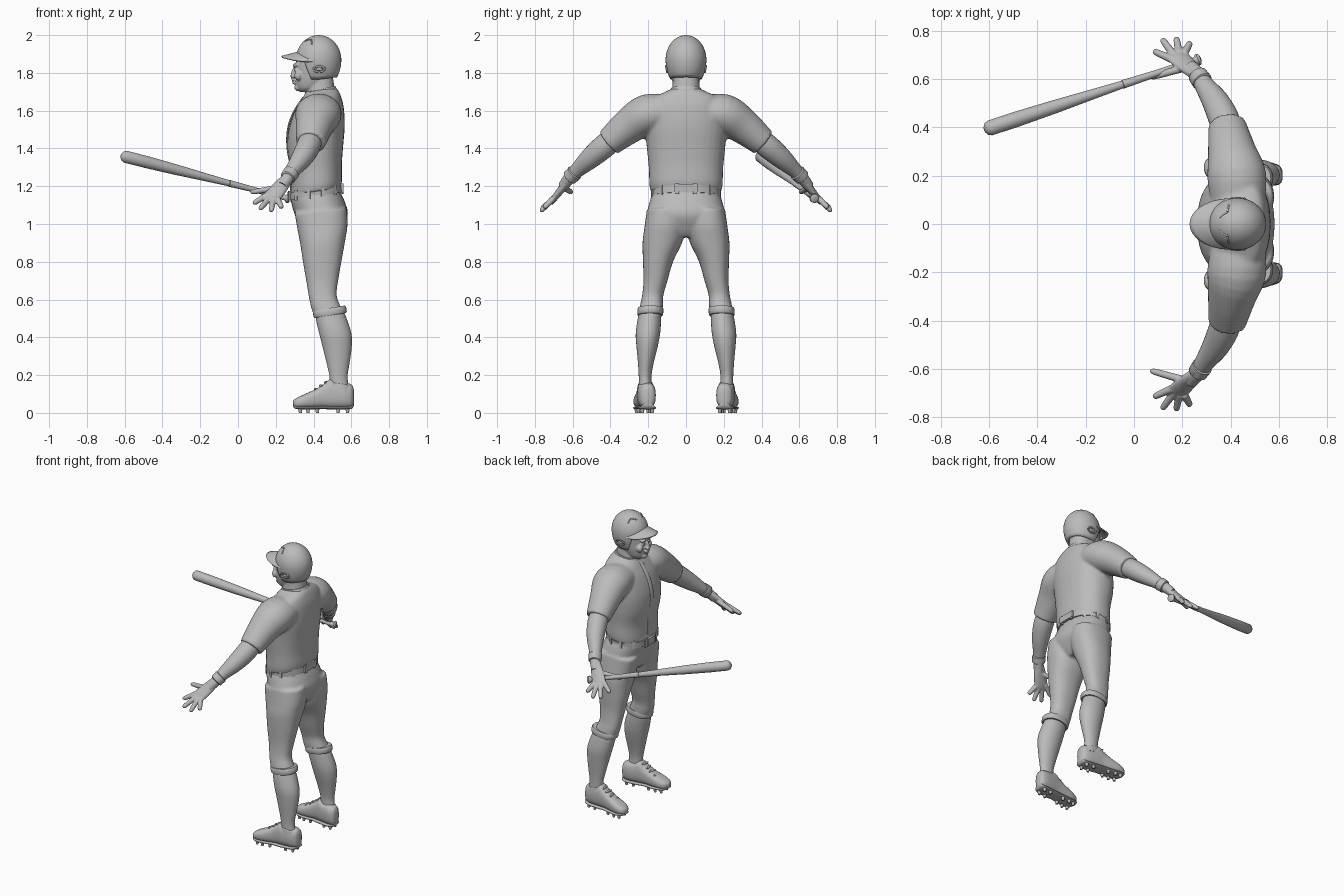
import bpy, bmesh
from math import sin, cos, pi, acos, copysign
from mathutils import Vector, Matrix

if "Cube" in bpy.data.objects:
    bpy.data.objects.remove(bpy.data.objects["Cube"])

GREY = (0.5, 0.5, 0.5, 1)
clay = bpy.data.materials.new("plain grey")
clay.use_nodes = True
clay.diffuse_color = GREY
clay.node_tree.nodes["Principled BSDF"].inputs["Base Color"].default_value = GREY


def blend(rows, steps):
    """Smooth interpolation through the rows of a profile."""
    out = []
    last = len(rows) - 1
    for i in range(last):
        a, b, c, d = (rows[min(max(k, 0), last)] for k in (i - 1, i, i + 1, i + 2))
        for s in range(steps):
            t = s / steps
            out.append([q + t / 2 * (r - p + t * (2*p - 5*q + 4*r - w + t * (3*(q - r) + w - p)))
                        for p, q, r, w in zip(a, b, c, d)])
    return out + [list(rows[-1])]


def ring(centre, a, b, power=2.0, sides=32):
    """Rounded cross-section spanned by the half axes a and b."""
    def soft(v):
        return copysign(abs(v) ** (2 / power), v)
    angles = [2 * pi * k / sides for k in range(sides)]
    return [centre + a * soft(cos(t)) + b * soft(sin(t)) for t in angles]


def skin(bm, rings):
    loops = [[bm.verts.new(p) for p in r] for r in rings]
    for lo, hi in zip(loops, loops[1:]):
        for k in range(len(lo)):
            j = (k + 1) % len(lo)
            bm.faces.new((lo[k], lo[j], hi[j], hi[k]))
    bm.faces.new(loops[0][::-1])
    bm.faces.new(loops[-1])


def tower(bm, rows, tilt=0, power=2.3, steps=4):
    """Upright form; rows are z, x min, x max, y min, y max."""
    rings = []
    for z, x0, x1, y0, y1 in blend(rows, steps):
        centre = Vector(((x0 + x1) / 2, (y0 + y1) / 2, z))
        loop = ring(centre, Vector(((x1 - x0) / 2, 0, 0)), Vector((0, (y1 - y0) / 2, 0)), power)
        for p in loop:
            p.z += tilt * (p.x - 0.42)
        rings.append(loop)
    skin(bm, rings)


def trunk(bm, rows, **options):
    """Upright form centred on y; rows are z, x min, x max, half width."""
    tower(bm, [(z, x0, x1, -w, w) for z, x0, x1, w in rows], **options)


def limb(bm, rows, steps=4, sides=20):
    """Form along a path; rows are x, y, z, thickness, width."""
    rows = blend([r if len(r) > 4 else (*r, r[-1]) for r in rows], steps)
    path = [Vector(r[:3]) for r in rows]
    rings = []
    for k, r in enumerate(rows):
        along = (path[min(k + 1, len(path) - 1)] - path[max(k - 1, 0)]).normalized()
        guide = Vector((1, 0, 0)) if abs(along.x) < 0.9 else Vector((0, 1, 0))
        wide = (guide - along * along.dot(guide)).normalized()
        rings.append(ring(path[k], along.cross(wide) * r[3], wide * r[4], sides=sides))
    skin(bm, rings)


def ball(bm, at, size, turn=0, axis="Y"):
    m = Matrix.Translation(at) @ Matrix.Rotation(turn, 4, axis) @ Matrix.Diagonal((*size, 1))
    bmesh.ops.create_uvsphere(bm, u_segments=16, v_segments=10, radius=1, matrix=m)


def block(bm, at, size, turn=0):
    m = Matrix.Translation(at) @ Matrix.Rotation(turn, 4, "Z") @ Matrix.Diagonal((*size, 1))
    bmesh.ops.create_cube(bm, size=1, matrix=m)


def both_sides(bm):
    copy = bmesh.ops.duplicate(bm, geom=bm.verts[:] + bm.edges[:] + bm.faces[:])
    for v in copy["geom"]:
        if isinstance(v, bmesh.types.BMVert):
            v.co.y = -v.co.y


def finish(name, bm, voxel=0, relax=4, shell=0):
    bmesh.ops.recalc_face_normals(bm, faces=bm.faces)
    mesh = bpy.data.meshes.new(name)
    bm.to_mesh(mesh)
    bm.free()
    mesh.materials.append(clay)
    obj = bpy.data.objects.new(name, mesh)
    bpy.context.collection.objects.link(obj)
    bpy.ops.object.select_all(action="DESELECT")
    obj.select_set(True)
    bpy.context.view_layer.objects.active = obj
    bpy.ops.object.shade_smooth_by_angle(angle=0.8)
    if shell:
        obj.modifiers.new("shell", "SOLIDIFY").thickness = shell
    if voxel:
        fuse = obj.modifiers.new("fuse", "REMESH")
        fuse.mode, fuse.voxel_size, fuse.use_smooth_shade = "VOXEL", voxel, True
        soften = obj.modifiers.new("soften", "SMOOTH")
        soften.factor, soften.iterations = 0.5, relax


# Jersey: sleeves fused with the torso
bm = bmesh.new()
limb(bm, [(.43, .08, 1.59, .09, .11), (.425, .2, 1.58, .108, .122),
          (.405, .3, 1.52, .095, .1), (.385, .41, 1.43, .074, .078)], sides=32)
both_sides(bm)
trunk(bm, [(1.17, .28, .54, .186), (1.21, .28, .55, .194), (1.3, .28, .55, .197), (1.4, .262, .557, .207),
           (1.5, .265, .565, .215), (1.6, .295, .56, .21), (1.66, .33, .545, .18),
           (1.695, .355, .53, .11), (1.71, .37, .51, .08)], tilt=.12)
finish("jersey", bm, voxel=.009)

# Button strip and collar
bm = bmesh.new()
limb(bm, [(.28, 0, 1.17, .017, .005), (.279, 0, 1.3, .017, .005), (.262, 0, 1.4, .017, .005),
          (.264, 0, 1.5, .017, .005), (.294, 0, 1.59, .017, .005), (.345, 0, 1.67, .016, .005)])
trunk(bm, [(1.68, .345, .53, .092), (1.712, .357, .515, .081)], tilt=.2, steps=1)
finish("jersey_trim", bm)

# Trousers: legs fused with the hips
bm = bmesh.new()
tower(bm, [(1.07, .3, .575, .01, .208), (.98, .315, .58, .008, .22), (.9, .33, .568, .02, .23),
           (.8, .345, .55, .068, .228), (.7, .362, .532, .097, .225), (.62, .375, .522, .12, .232),
           (.57, .385, .535, .122, .242), (.52, .4, .56, .125, .25)], tilt=.1)
both_sides(bm)
trunk(bm, [(.93, .37, .52, .07), (.97, .33, .55, .17), (1.05, .3, .582, .203),
           (1.12, .28, .565, .192), (1.165, .277, .545, .178), (1.2, .28, .54, .176)])
finish("trousers", bm, voxel=.009)

# Elastic cuffs below the knees
bm = bmesh.new()
tower(bm, [(.505, .406, .572, .124, .255), (.512, .4, .576, .121, .258),
           (.538, .396, .572, .119, .257), (.545, .4, .566, .122, .253)], tilt=.16, steps=1)
both_sides(bm)
finish("trouser_cuffs", bm)

# Belt with loops and buckle
bm = bmesh.new()
trunk(bm, [(1.148, .272, .553, .181), (1.187, .272, .55, .183)], tilt=.15, steps=1)
for k in range(12):
    t = pi * (k + .5) / 6
    x = .412 + .142 * cos(t)
    block(bm, (x, .183 * sin(t), 1.168 + .15 * (x - .42)), (.014, .018, .056), t)
block(bm, (.553, 0, 1.19), (.012, .12, .042))
block(bm, (.27, 0, 1.146), (.014, .065, .045))
finish("belt", bm)

# Bare arms and wristbands
bm = bmesh.new()
limb(bm, [(.388, .38, 1.455, .06), (.37, .44, 1.405, .063), (.335, .51, 1.345, .055),
          (.29, .575, 1.285, .04), (.265, .615, 1.245, .033), (.235, .65, 1.2, .028)], sides=28)
both_sides(bm)
finish("arms", bm)
bm = bmesh.new()
limb(bm, [(.284, .587, 1.274, .037), (.282, .59, 1.271, .043),
          (.264, .615, 1.246, .041), (.262, .618, 1.243, .035)], steps=1, sides=28)
both_sides(bm)
finish("wristbands", bm)

# Open hands
bm = bmesh.new()
limb(bm, [(.258, .622, 1.238, .026, .032), (.22, .655, 1.19, .021, .042),
          (.18, .692, 1.143, .017, .046), (.163, .707, 1.126, .011, .042)])
fingers = [((.155, .682, 1.153), (.08, .716, 1.108)), ((.168, .695, 1.14), (.115, .766, 1.078)),
           ((.187, .705, 1.132), (.175, .771, 1.066)), ((.208, .705, 1.133), (.233, .752, 1.085)),
           ((.215, .648, 1.192), (.066, .606, 1.168))]
for base, tip in fingers:
    base, tip = Vector(base), Vector(tip)
    shape = ((0, .017), (.4, .0155), (.85, .0135), (.97, .009), (1, .003))
    limb(bm, [(*base.lerp(tip, t), r) for t, r in shape], sides=12)
both_sides(bm)
finish("hands", bm, voxel=.004, relax=3)

# Head with facial features, and the neck
bm = bmesh.new()
for side in (-1, 1):
    ball(bm, (.309, side * .032, 1.815), (.012, .018, .011))
    ball(bm, (.303, side * .032, 1.84), (.014, .028, .01))
    ball(bm, (.32, side * .048, 1.785), (.022, .022, .025))
    ball(bm, (.289, side * .011, 1.782), (.012, .01, .009))
ball(bm, (.294, 0, 1.802), (.013, .011, .036), .3)
ball(bm, (.296, 0, 1.76), (.012, .026, .007))
ball(bm, (.299, 0, 1.747), (.011, .023, .007))
ball(bm, (.318, 0, 1.722), (.02, .027, .019))
trunk(bm, [(1.698, .33, .4, .03), (1.72, .312, .45, .057), (1.76, .304, .49, .073), (1.8, .304, .51, .081),
           (1.86, .306, .52, .086), (1.92, .33, .52, .08), (1.96, .37, .5, .05)], power=2.1)
trunk(bm, [(1.63, .35, .53, .1), (1.68, .36, .517, .079), (1.74, .365, .508, .071), (1.8, .37, .5, .07)])
finish("head", bm, voxel=.005, relax=3)


# Helmet dome with ear flaps, cut away over the face
def dome(turn, drop):
    height = (.13 if cos(drop) > 0 else .16) * cos(drop)
    return Vector((.427 + .12 * sin(drop) * cos(turn), .108 * sin(drop) * sin(turn), 1.87 + height))


bm = bmesh.new()
top = bm.verts.new(dome(0, 0))
columns = []
for k in range(72):
    turn = 2 * pi * k / 72
    open_face = min(max((-cos(turn) - .42) / .22, 0), 1)
    rim = 1.765 + .012 * max(cos(turn), 0) + .1 * open_face
    lowest = acos((rim - 1.87) / .16)
    columns.append([bm.verts.new(dome(turn, lowest * j / 16)) for j in range(1, 17)])
for a, b in zip(columns, columns[1:] + columns[:1]):
    bm.faces.new((top, a[0], b[0]))
    for j in range(15):
        bm.faces.new((a[j], a[j + 1], b[j + 1], b[j]))
finish("helmet", bm, shell=.012)

# Helmet brim
bm = bmesh.new()
grid = []
for k in range(25):
    t = pi * (.5 + k / 24)
    inner = Vector((.43 + .115 * cos(t), .103 * sin(t), 1.912 - .04 * sin(t) ** 2))
    outer = Vector((.4 + .17 * cos(t), .106 * sin(t), 1.89 - .03 * sin(t) ** 2))
    grid.append([bm.verts.new(inner.lerp(outer, s / 5)) for s in range(6)])
for a, b in zip(grid, grid[1:]):
    for j in range(5):
        bm.faces.new((a[j], a[j + 1], b[j + 1], b[j]))
finish("helmet_brim", bm, shell=.01)

# Helmet vents and ear holes
bm = bmesh.new()
for line in ([(2.2, .6), (2.05, .75), (1.95, .9)], [(2.2, .6), (2.5, .65), (2.75, .72)]):
    limb(bm, [(*dome(turn, drop), .004) for turn, drop in line], sides=8)
for k in range(16):
    t, u = (2 * pi * n / 16 for n in (k, k + 1))
    limb(bm, [(.43 + .03 * cos(a), .103 + .003 * sin(a), 1.82 + .016 * sin(a), .005) for a in (t, u)], 1, 8)
ball(bm, (.43, .1, 1.82), (.018, .007, .009))
both_sides(bm)
finish("helmet_details", bm)

# Socks
bm = bmesh.new()
tower(bm, [(.56, .41, .55, .135, .24), (.5, .412, .575, .132, .255), (.42, .43, .6, .137, .266),
           (.35, .448, .602, .15, .262), (.26, .47, .59, .172, .254),
           (.19, .485, .58, .183, .25), (.12, .485, .59, .18, .25)], power=2)
both_sides(bm)
finish("socks", bm)

# Shoes: rows are x, half width, bottom, top
last = [(.614, .016, .045, .12), (.603, .036, .03, .148), (.57, .046, .025, .16), (.52, .047, .025, .166),
        (.488, .046, .025, .178), (.45, .045, .027, .15), (.4, .048, .025, .12), (.35, .05, .025, .098),
        (.312, .041, .027, .08), (.296, .026, .034, .069), (.29, .01, .042, .06)]
bm = bmesh.new()
for thin in (False, True):
    rings = []
    for x, w, low, high in blend(last, 4):
        if thin:
            w, low, high = w + .002, low - .007, low + .01
        centre = Vector((x, .218 + .1 * (.45 - x), (low + high) / 2))
        rings.append(ring(centre, Vector((0, w, 0)), Vector((0, 0, (high - low) / 2)), 2.6))
    skin(bm, rings)
# collar, laces and studs
tower(bm, [(.13, .48, .6, .17, .257), (.165, .478, .594, .176, .253), (.172, .482, .588, .181, .25)], tilt=-.15)
for k in range(4):
    x = .465 - .027 * k
    ball(bm, (x, .219, .162 - .0185 * k), (.007, .03, .007), .2 - .4 * (k % 2), "Z")
for x, spread in ((.58, .026), (.53, .028), (.42, .03), (.37, .035), (.33, .03)):
    for side in (-1, 1):
        at = Vector((x, .218 + .1 * (.45 - x) + side * spread, .015))
        bmesh.ops.create_cone(bm, cap_ends=True, segments=10, radius1=.008, radius2=.013,
                              depth=.03, matrix=Matrix.Translation(at))
both_sides(bm)
finish("shoes", bm)

# Bat resting against the right palm
bm = bmesh.new()
knob, end = Vector((.275, .683, 1.133)), Vector((-.618, .39, 1.362))
shape = [(0, .012), (.006, .024), (.016, .025), (.026, .015), (.2, .014), (.36, .018), (.362, .016),
         (.5, .021), (.68, .028), (.85, .032), (.975, .032), (.99, .026), (1, .012)]
limb(bm, [(*knob.lerp(end, t), r) for t, r in shape], steps=1, sides=28)
finish("bat", bm)
